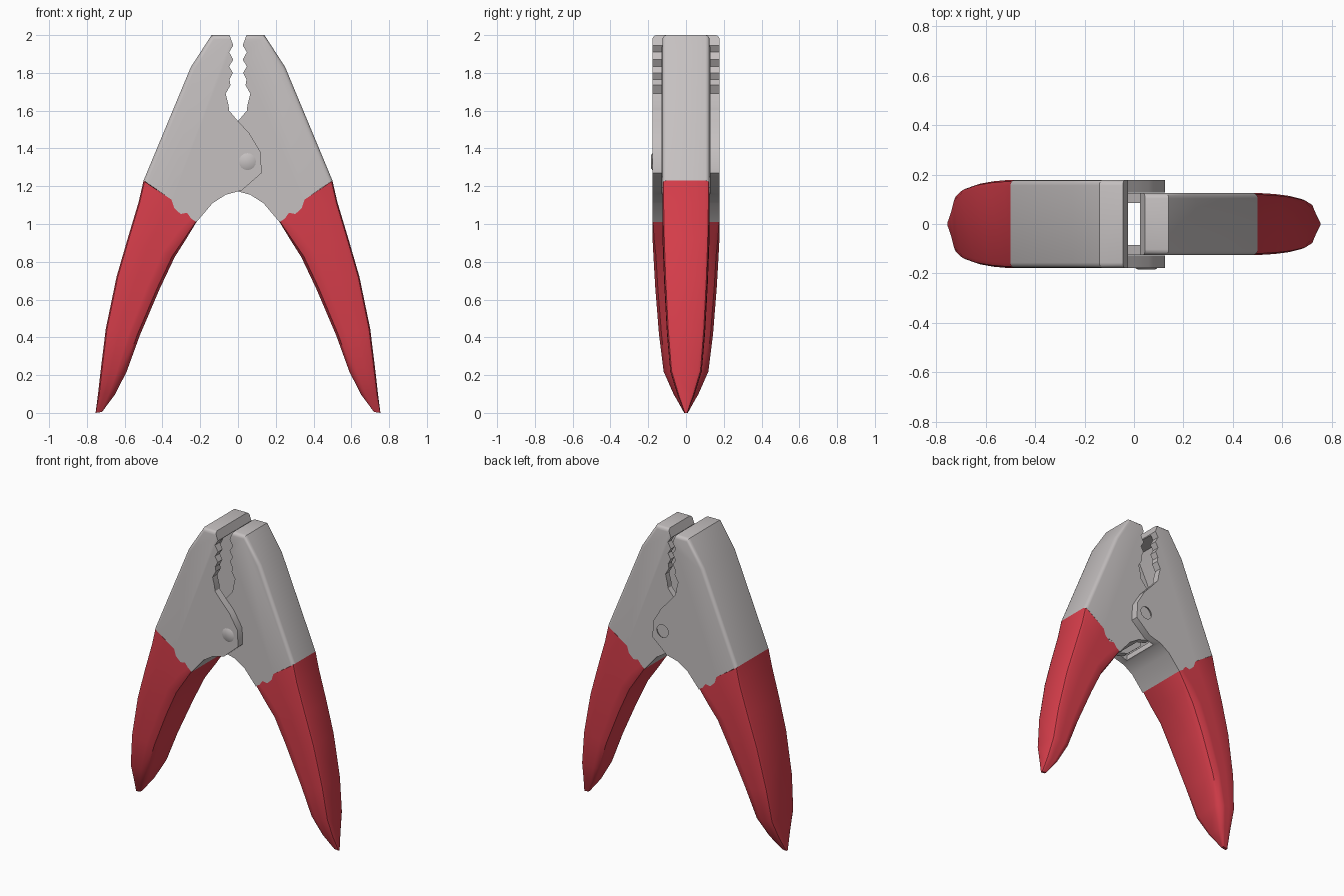
import bpy, bmesh, math
from mathutils import Vector, Matrix

if "Cube" in bpy.data.objects:
    bpy.data.objects.remove(bpy.data.objects["Cube"])


def material(name, rgb):
    m = bpy.data.materials.new(name)
    m.diffuse_color = (*rgb, 1)
    m.use_nodes = True
    m.node_tree.nodes["Principled BSDF"].inputs["Base Color"].default_value = m.diffuse_color
    return m


STEEL = material("grey_metal", (0.56, 0.53, 0.53))
GRIP = material("red_grip", (0.68, 0.048, 0.07))

# Left half: the steel outline, drawn in x and z
BACK = [(-.5, 1.23), (-.25, 1.83), (-.14, 2.0), (-.045, 2.0)]
TEETH = [(-.025, 1.945), (-.047, 1.91), (-.025, 1.87), (-.047, 1.835),
         (-.027, 1.80), (-.045, 1.765), (-.04, 1.735), (-.065, 1.69),
         (-.05, 1.63), (-.047, 1.60)]
LOBE = [(0, 1.545), (.06, 1.48), (.12, 1.38), (.125, 1.27), (.02, 1.178)]
ARCH = [(-.065, 1.155), (-.135, 1.11), (-.22, 1.01)]
CAVITY = [(-.42, 1.25), (-.215, 1.77), (-.13, 1.94), (.3, 1.94), (.3, 1.0),
          (-.05, 1.0), (-.05, 1.195), (-.15, 1.15), (-.25, 1.06)]
# Wavy seam between steel and grip: share of width, lift
JAG = [(.53, .015), (.58, -.018), (.7, -.023), (.82, .01), (.9, -.003)]
# Grip stations: outer point, inner point, half depth
STATIONS = [((-.5, 1.23), (-.22, 1.01), .18), ((-.526, 1.116), (-.275, .92), .18),
            ((-.585, .92), (-.335, .825), .175), ((-.643, .72), (-.415, .656), .165),
            ((-.70, .445), (-.52, .41), .145), ((-.727, .225), (-.59, .217), .12),
            ((-.741, .10), (-.653, .095), .065), ((-.754, 0), (-.72, .005), .01)]


def finish(bm, name, mat, smooth=True):
    bmesh.ops.recalc_face_normals(bm, faces=bm.faces)
    me = bpy.data.meshes.new(name)
    bm.to_mesh(me)
    bm.free()
    me.materials.append(mat)
    ob = bpy.data.objects.new(name, me)
    bpy.context.collection.objects.link(ob)
    return ob


def activate(ob):
    bpy.ops.object.select_all(action='DESELECT')
    ob.select_set(True)
    bpy.context.view_layer.objects.active = ob


def smooth(ob, angle=32):
    activate(ob)
    bpy.ops.object.shade_smooth_by_angle(angle=math.radians(angle))


def prism(points, half, side):
    """Extrude an x-z outline to y = -half..half; side -1 mirrors it."""
    bm = bmesh.new()
    front = [bm.verts.new((x * side, -half, z)) for x, z in points]
    back = [bm.verts.new((x * side, half, z)) for x, z in points]
    bm.faces.new(front)
    bm.faces.new(back)
    n = len(points)
    for i in range(n):
        j = (i + 1) % n
        bm.faces.new((front[i], front[j], back[j], back[i]))
    bmesh.ops.recalc_face_normals(bm, faces=bm.faces)
    return bm, front, back


def cut(ob, cutter):
    mod = ob.modifiers.new("cut", 'BOOLEAN')
    mod.object = cutter
    mod.operation = 'DIFFERENCE'
    mod.solver = 'EXACT'
    activate(ob)
    bpy.ops.object.modifier_apply(modifier=mod.name)
    bpy.data.objects.remove(cutter)


def jaw(name, half, side):
    a, b = Vector(BACK[0]), Vector(ARCH[-1])
    seam = [tuple(a.lerp(b, t) + Vector((0, d))) for t, d in reversed(JAG)]
    bm, front, back = prism(BACK + TEETH + LOBE + ARCH + seam, half, side)
    # round the long outer edges
    count = len(BACK)
    edges = [bm.edges.get((ring[i], ring[i + 1]))
             for ring in (front, back) for i in range(count - 1)]
    bmesh.ops.bevel(bm, geom=edges, offset=.022, segments=3, profile=.5,
                    affect='EDGES', clamp_overlap=True)
    ob = finish(bm, name, STEEL)
    # hollow, open towards the other jaw
    bm, _, _ = prism(CAVITY, half - (.05 if side > 0 else .04), side)
    cut(ob, finish(bm, "cavity_cutter", STEEL))
    return ob


def grip(name, scale, side):
    bm = bmesh.new()
    rings = []
    for k, (o, i, h) in enumerate(STATIONS):
        h *= scale
        o, i = Vector(o), Vector(i)
        w = (i - o).length
        grow = min(1, k / 2)
        r0 = min(.022, .4 * h, .3 * w)
        r1 = min(.012 + .035 * grow, .4 * h, .3 * w)
        sec = [(0, h - r0, 0), (.3 * r0, h - .3 * r0, 0), (r0, h, 0)]
        sec += [(t * (w if k == 0 else w - r1), h, d if k == 0 else 0) for t, d in JAG]
        sec += [(w - r1, h, 0), (w - .3 * r1, h - .3 * r1, 0), (w, h - r1, 0)]
        sec += [(s, -y, d) for s, y, d in reversed(sec)]
        ring = []
        for s, y, d in sec:
            p = o.lerp(i, s / w)
            ring.append(bm.verts.new((p.x * side, y, p.y + d)))
        rings.append(ring)
    n = len(rings[0])
    for p, q in zip(rings, rings[1:]):
        for i in range(n):
            j = (i + 1) % n
            bm.faces.new((p[i], p[j], q[j], q[i]))
    bm.faces.new(rings[0])
    bm.faces.new(rings[-1])
    smooth(finish(bm, name, GRIP), 40)


def cone(name, y, r1, r2, depth):
    bm = bmesh.new()
    bmesh.ops.create_cone(bm, cap_ends=True, segments=16, radius1=r1,
                          radius2=r2, depth=depth,
                          matrix=Matrix.Translation((.05, y, 1.33))
                          @ Matrix.Rotation(math.radians(90), 4, 'X'))
    return finish(bm, name, STEEL)


# Wide outer half on the left, narrow inner half on the right
wide = jaw("left_jaw", .178, 1)
narrow = jaw("right_jaw", .125, -1)
grip("left_grip", .178 / .18, 1)
grip("right_grip", .125 / .18, -1)

# Pivot: pressed dimple at the back, low boss at the front
cut(wide, cone("dimple_cutter", .178, .03, .055, .04))
smooth(cone("pivot_boss", -.178, .055, .035, .012))
smooth(wide)
smooth(narrow)
